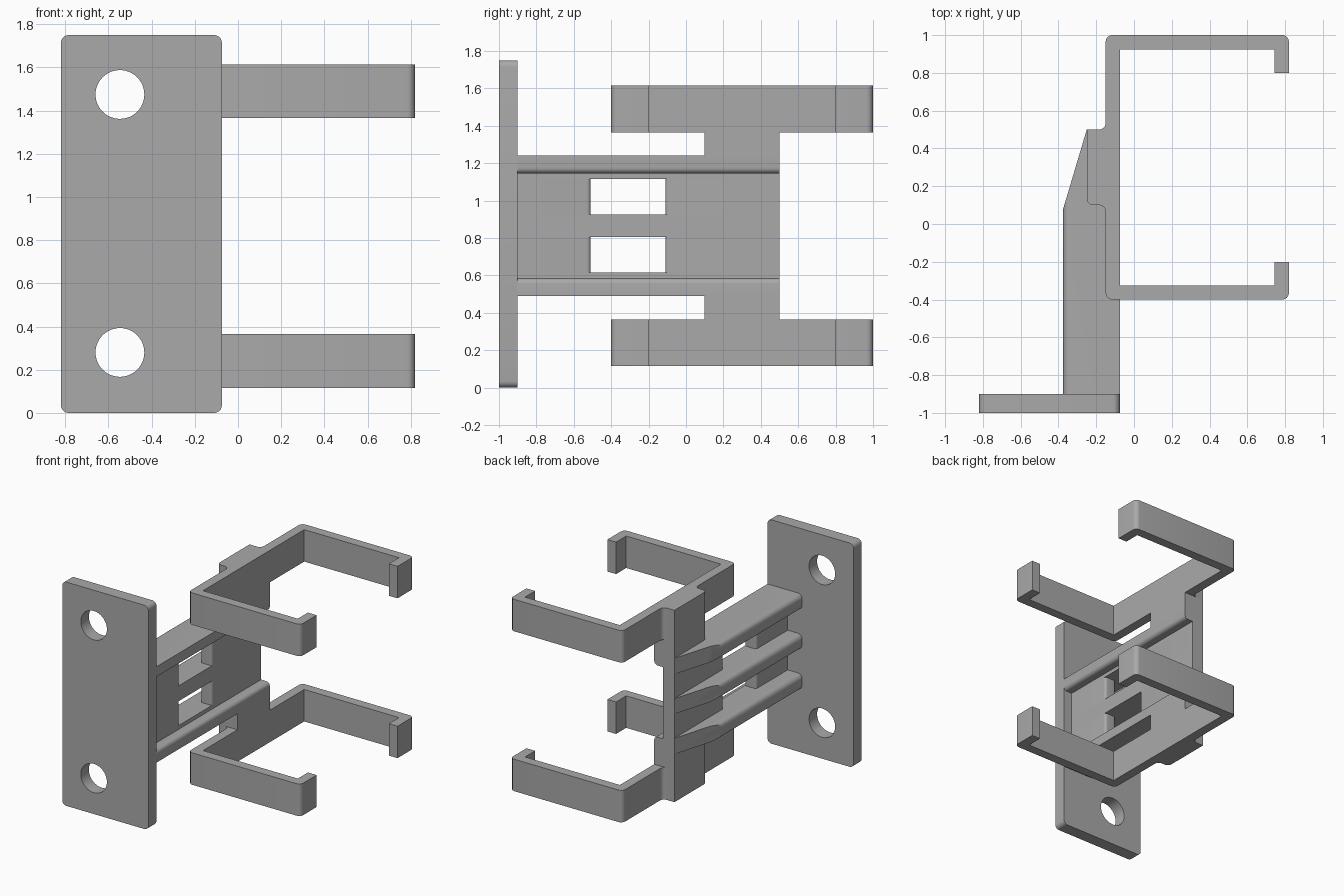
import bpy
import bmesh
from math import sin, cos, pi, radians
from mathutils import Vector

cube = bpy.data.objects.get("Cube")
if cube:
    bpy.data.objects.remove(cube, do_unlink=True)

grey = bpy.data.materials.new("mid grey")
grey.use_nodes = True
grey.diffuse_color = (0.4, 0.4, 0.4, 1)
grey.node_tree.nodes["Principled BSDF"].inputs["Base Color"].default_value = (0.4, 0.4, 0.4, 1)


def rounded(points, steps=6):
    """Polygon of (u, v[, radius]) whose square corners are rounded."""
    out = []
    for i, p in enumerate(points):
        here = Vector(p[:2])
        if len(p) < 3:
            out.append(here)
            continue
        back = (Vector(points[i - 1][:2]) - here).normalized()
        ahead = (Vector(points[(i + 1) % len(points)][:2]) - here).normalized()
        centre = here + p[2] * (back + ahead)
        for s in range(steps + 1):
            a = s / steps * pi / 2
            out.append(centre - p[2] * (ahead * cos(a) + back * sin(a)))
    return out


def extrude(name, points, axis, lo, hi, cut=None):
    """Extrude a profile along y or z, optionally trimmed by a plane."""
    bm = bmesh.new()
    rings = []
    for t in (lo, hi):
        rings.append([bm.verts.new((p.x, p.y, t) if axis == "z" else (p.x, t, p.y))
                      for p in rounded(points)])
    a, b = rings
    bm.faces.new(a)
    bm.faces.new(b)
    for i in range(len(a)):
        bm.faces.new((a[i - 1], a[i], b[i], b[i - 1]))
    if cut:
        geom = bm.verts[:] + bm.edges[:] + bm.faces[:]
        bmesh.ops.bisect_plane(bm, geom=geom, plane_co=cut[0], plane_no=cut[1], clear_outer=True)
        bmesh.ops.holes_fill(bm, edges=[e for e in bm.edges if e.is_boundary], sides=0)
    bmesh.ops.recalc_face_normals(bm, faces=bm.faces)
    mesh = bpy.data.meshes.new(name)
    bm.to_mesh(mesh)
    bm.free()
    mesh.materials.append(grey)
    obj = bpy.data.objects.new(name, mesh)
    bpy.context.collection.objects.link(obj)
    parts.append(obj)
    return obj


def select(obj):
    bpy.ops.object.select_all(action="DESELECT")
    obj.select_set(True)
    bpy.context.view_layer.objects.active = obj


parts = []
MID = 0.865           # height of the bracket's mirror plane
FRONT, FLOOR, BACK, RIB = -0.075, -0.15, -0.25, -0.375
R = 0.035

# Mounting plate with two screw holes
plate = extrude("mounting_plate",
                [(-0.82, 0, R), (FRONT, 0, R), (FRONT, 1.75, R), (-0.82, 1.75, R)],
                "y", -1, -0.9)
for z in (0.28, 1.475):
    bpy.ops.mesh.primitive_cylinder_add(vertices=48, radius=0.113, depth=0.4,
                                        location=(-0.547, -0.95, z), rotation=(pi / 2, 0, 0))
    cutter = bpy.context.object
    cutter.hide_render = True
    mod = plate.modifiers.new("screw_hole", "BOOLEAN")
    mod.operation = "DIFFERENCE"
    mod.object = cutter
    select(plate)
    bpy.ops.object.modifier_apply(modifier=mod.name)
    bpy.data.objects.remove(cutter, do_unlink=True)

# Open clips with hooked ends and a thickened back
clip = [(0.82, 0.8), (0.82, 1, R), (FLOOR, 1, R), (FLOOR, 0.5, R), (BACK, 0.5),
        (BACK, 0.1, R), (FLOOR, 0.1, R), (FLOOR, -0.4, R), (0.82, -0.4, R),
        (0.82, -0.2), (0.745, -0.2), (0.745, -0.325), (FRONT, -0.325),
        (FRONT, 0.925), (0.745, 0.925), (0.745, 0.8)]
post = [(FRONT, 0.5), (BACK, 0.5), (BACK, 0.1, R), (FRONT, 0.1)]

# Ribs are trimmed by a slanted plane that thins them toward the rear
slant = (Vector((RIB, 0.08, 0)), Vector((-0.42, 0.125, 0)).normalized())
rail = [(RIB, -0.375, 0.04), (FRONT, -0.375), (FRONT, -0.28, 0.03),
        (FLOOR, -0.28), (FLOOR, -0.25), (RIB, -0.25, 0.04)]
for side, s in (("lower", 1), ("upper", -1)):
    def span(a, b):
        return sorted((MID + s * a, MID + s * b))
    extrude(side + "_clip", clip, "z", *span(-0.75, -0.5))
    extrude(side + "_post", post, "z", *span(-0.5, -0.375))
    extrude(side + "_rail", [(p[0], MID + s * p[1], *p[2:]) for p in rail],
            "y", -0.9, 0.5, slant)
    # Web panels between the ribs leave a window in the middle
    extrude(side + "_front_web", [(BACK, -0.9), (FLOOR, -0.9), (FLOOR, -0.51, 0.02),
                                  (BACK, -0.51, 0.02)], "z", *span(-0.25, -0.06))
    extrude(side + "_rear_web", [(BACK, -0.11, 0.02), (FLOOR, -0.11, 0.02), (FLOOR, 0.5),
                                 (BACK, 0.5)], "z", *span(-0.25, -0.06))

extrude("middle_rib", [(RIB, MID - 0.06, 0.04), (FLOOR, MID - 0.06),
                       (FLOOR, MID + 0.06), (RIB, MID + 0.06, 0.04)], "y", -0.9, 0.5, slant)

for obj in parts:
    select(obj)
    bpy.ops.object.shade_smooth_by_angle(angle=radians(30))
